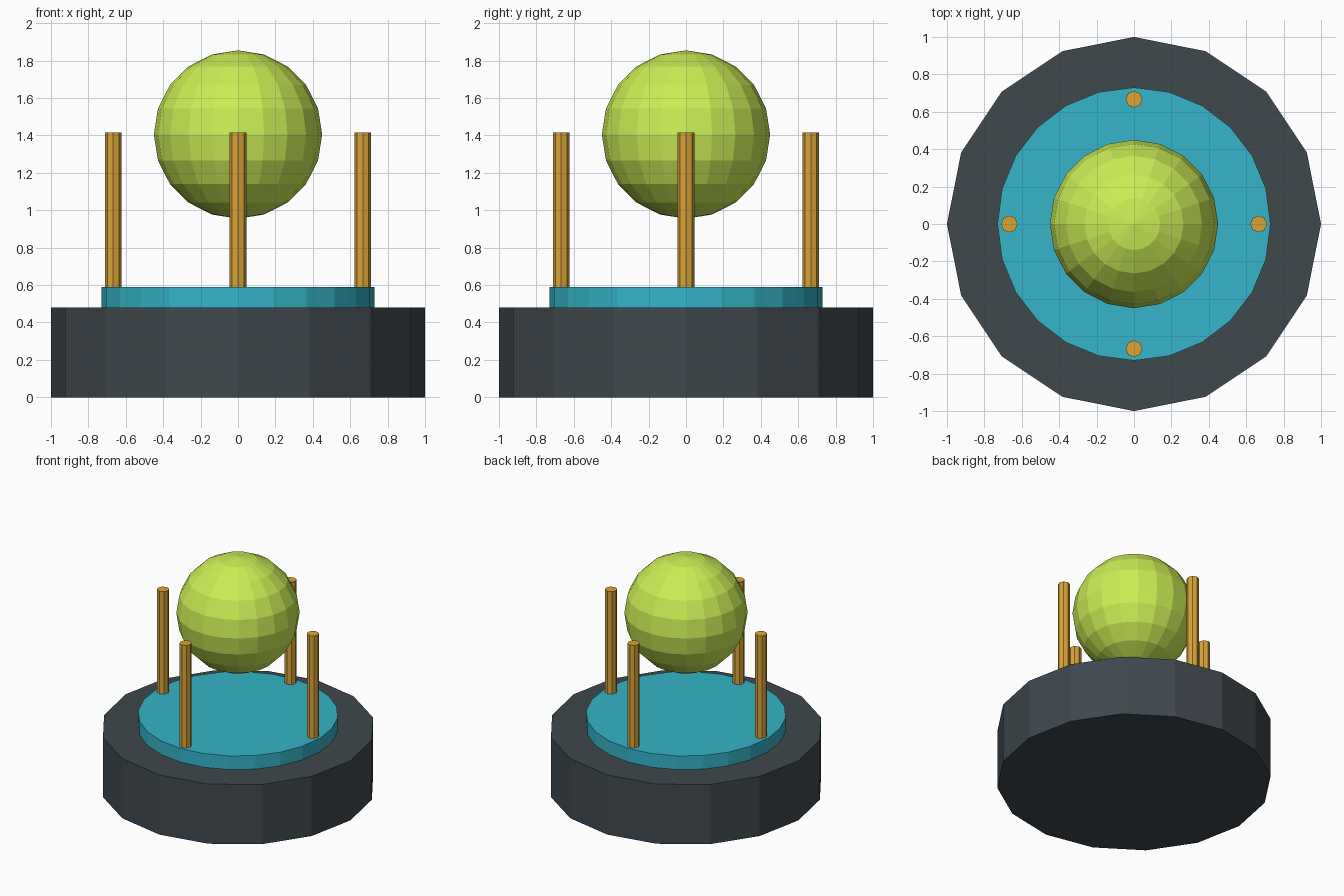
import bpy
from math import cos, sin, pi

if "Cube" in bpy.data.objects:
    bpy.data.objects.remove(bpy.data.objects["Cube"])


def colour(obj, name, rgb):
    mat = bpy.data.materials.get(name) or bpy.data.materials.new(name)
    mat.diffuse_color = (*rgb, 1)
    mat.use_nodes = True
    mat.node_tree.nodes["Principled BSDF"].inputs["Base Color"].default_value = mat.diffuse_color
    obj.data.materials.append(mat)


def cylinder(name, sides, radius, z0, z1, mat, rgb, x=0, y=0):
    bpy.ops.mesh.primitive_cylinder_add(vertices=sides, radius=radius, depth=z1 - z0,
                                        location=(x, y, (z0 + z1) / 2))
    obj = bpy.context.object
    obj.name = name
    colour(obj, mat, rgb)
    return obj


# Heavy base and raised disc
cylinder("base", 16, 1.0, 0.0, 0.48, "dark_slate", (0.05, 0.065, 0.075))
cylinder("disc", 24, 0.73, 0.48, 0.59, "teal", (0.035, 0.46, 0.58))

# Four posts around the disc
for i in range(4):
    a = i * pi / 2
    cylinder(f"post_{i + 1}", 8, 0.045, 0.59, 1.415, "amber", (0.70, 0.37, 0.04),
             0.667 * cos(a), 0.667 * sin(a))

# Floating faceted orb
bpy.ops.mesh.primitive_uv_sphere_add(segments=20, ring_count=10, radius=0.45,
                                     location=(0, 0, 1.405))
orb = bpy.context.object
orb.name = "orb"
colour(orb, "lime", (0.60, 0.85, 0.09))
